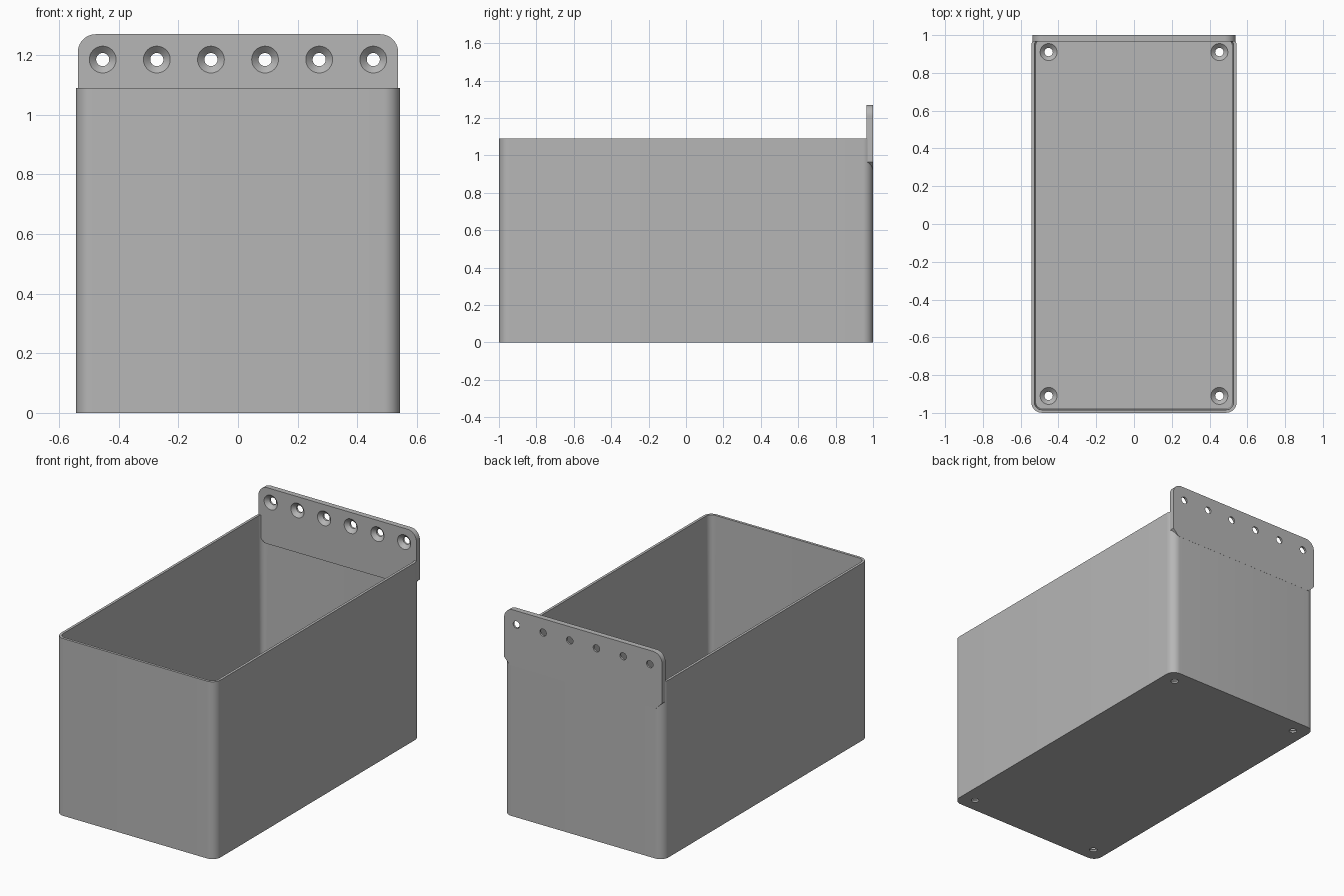
import bpy, bmesh
from math import pi, sin, cos, radians
from mathutils import Matrix

if "Cube" in bpy.data.objects:
    bpy.data.objects.remove(bpy.data.objects["Cube"], do_unlink=True)

W, H = 0.543, 1.09          # half width and height of the bin
FLOOR, PLATE = 0.033, 0.034  # floor and hanging plate thickness
STEPS = 10

grey = bpy.data.materials.new("plain grey")
grey.use_nodes = True
grey.diffuse_color = (0.47, 0.47, 0.47, 1)
grey.node_tree.nodes["Principled BSDF"].inputs["Base Color"].default_value = grey.diffuse_color


def arc(cx, cy, r, start):
    """Quarter circle from the start angle, counterclockwise."""
    return [(cx + r * cos(start + i * pi / 2 / STEPS),
             cy + r * sin(start + i * pi / 2 / STEPS)) for i in range(STEPS + 1)]


def rounded(inset, r):
    x, y = W - inset - r, 0.9995 - inset - r
    return (arc(x, y, r, 0) + arc(-x, y, r, pi / 2)
            + arc(-x, -y, r, pi) + arc(x, -y, r, 3 * pi / 2))


def loft(bm, rings, matrix=Matrix()):
    """Closed skin through equal rings of 3D points, capped at both ends."""
    loops = [[bm.verts.new(matrix @ Matrix.Translation(p).translation) for p in ring]
             for ring in rings]
    n = len(loops[0])
    for a, b in zip(loops, loops[1:]):
        for i in range(n):
            j = (i + 1) % n
            bm.faces.new((a[i], a[j], b[j], b[i]))
    bm.faces.new(loops[0][::-1])
    bm.faces.new(loops[-1])


def make(name, bm):
    bmesh.ops.recalc_face_normals(bm, faces=bm.faces)
    mesh = bpy.data.meshes.new(name)
    bm.to_mesh(mesh)
    bm.free()
    mesh.materials.append(grey)
    obj = bpy.data.objects.new(name, mesh)
    bpy.context.collection.objects.link(obj)
    return obj


def drill(obj, places, thickness):
    """Cut countersunk screw holes, each given by a matrix on the far face."""
    bm = bmesh.new()
    profile = [(0.022, -0.02), (0.022, thickness * 0.35),
               (0.045, thickness), (0.045, thickness + 0.01)]
    for m in places:
        loft(bm, [[(r * cos(i * pi / 16), r * sin(i * pi / 16), z) for i in range(32)]
                  for r, z in profile], m)
    cutter = make("screw_hole_cutter", bm)
    cutter.hide_render = True
    mod = obj.modifiers.new("screw holes", "BOOLEAN")
    mod.operation, mod.solver, mod.object = "DIFFERENCE", "EXACT", cutter
    bpy.ops.object.select_all(action="DESELECT")
    bpy.context.view_layer.objects.active = obj
    obj.select_set(True)
    bpy.ops.object.modifier_apply(modifier=mod.name)
    bpy.data.objects.remove(cutter, do_unlink=True)
    bpy.ops.object.shade_smooth_by_angle(angle=radians(30))


# Open bin with thin, slightly drafted walls
bm = bmesh.new()
sections = [(0, 0.055, 0), (0, 0.055, H), (0.016, 0.039, H), (0.025, 0.03, FLOOR)]
loft(bm, [[(x, y, z) for x, y in rounded(inset, r)] for inset, r, z in sections])
bin_body = make("bin_body", bm)
drill(bin_body, [Matrix.Translation((x, y, 0)) for x in (-0.452, 0.452)
                 for y in (-0.91, 0.91)], FLOOR)

# Hanging plate: rounded top corners, chamfered bottom corners
PW, TOP, LOW, R = 0.537, 1.27, 0.925, 0.06
outline = (arc(PW - R, TOP - R, R, 0) + arc(R - PW, TOP - R, R, pi / 2)
           + [(-PW, LOW + 0.04), (0.04 - PW, LOW), (PW - 0.04, LOW), (PW, LOW + 0.04)])
bm = bmesh.new()
loft(bm, [[(x, y, z) for x, z in outline] for y in (1 - PLATE, 1)])
plate = make("hanging_plate", bm)
face_front = Matrix.Rotation(pi / 2, 4, "X")
drill(plate, [Matrix.Translation((0.1815 * (i - 2.5), 1, 1.185)) @ face_front
              for i in range(6)], PLATE)
